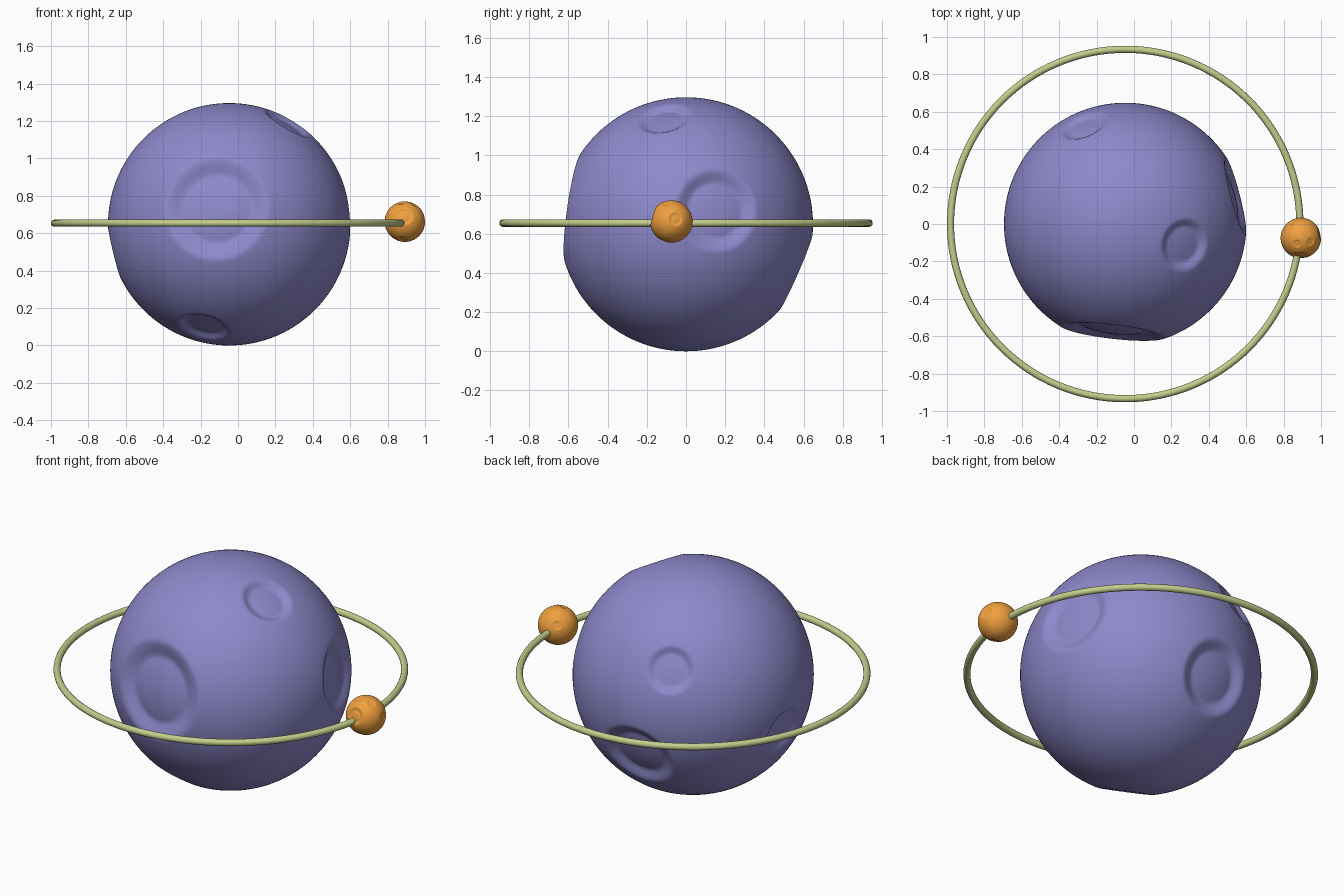
import bpy, bmesh
from mathutils import Vector

if "Cube" in bpy.data.objects:
    bpy.data.objects.remove(bpy.data.objects["Cube"])


def colour(obj, name, rgb):
    mat = bpy.data.materials.new(name)
    mat.diffuse_color = (*rgb, 1)
    mat.use_nodes = True
    mat.node_tree.nodes["Principled BSDF"].inputs["Base Color"].default_value = mat.diffuse_color
    obj.data.materials.append(mat)


def smoothstep(a, b, t):
    t = min(max((t - a) / (b - a), 0), 1)
    return t * t * (3 - 2 * t)


def cratered_ball(name, centre, radius, detail, craters, depth_ratio=0.2):
    """Ball with flat-floored round dents; craters = (direction, crater radius)."""
    bm = bmesh.new()
    bmesh.ops.create_icosphere(bm, subdivisions=detail, radius=radius)
    dents = [(Vector(d).normalized() * radius, r) for d, r in craters]
    for v in bm.verts:
        start = v.co.copy()
        sink = 0
        for p, r in dents:
            t = (start - p).length / r
            if t < 1.05:
                sink += depth_ratio * r * (1 - smoothstep(0.68, 1.05, t))
        v.co = start - start.normalized() * sink
    for f in bm.faces:
        f.smooth = True
    mesh = bpy.data.meshes.new(name)
    bm.to_mesh(mesh)
    bm.free()
    obj = bpy.data.objects.new(name, mesh)
    obj.location = centre
    bpy.context.collection.objects.link(obj)
    return obj


# Planet with seven craters
planet = cratered_ball("planet", (-0.047, 0, 0.648), 0.648, 7, [
    ((-0.068, -0.59, 0.085), 0.28),    # front
    ((0.577, 0.15, 0.07), 0.21),       # right
    ((0.304, -0.107, 0.52), 0.14),     # top
    ((-0.13, -0.28, -0.54), 0.14),     # front underside
    ((-0.212, 0.508, 0.275), 0.13),    # upper back
    ((-0.04, 0.548, -0.24), 0.21),     # lower back
    ((-0.628, 0.038, -0.153), 0.14),   # left
])
colour(planet, "planet_violet", (0.27, 0.25, 0.60))

# Orbit ring
bpy.ops.mesh.primitive_torus_add(major_radius=0.934, minor_radius=0.019,
                                 major_segments=128, minor_segments=16,
                                 location=(-0.047, 0, 0.654))
ring = bpy.context.object
ring.name = "orbit_ring"
bpy.ops.object.shade_smooth()
colour(ring, "ring_green", (0.55, 0.61, 0.26))

# Small moon riding on the ring
moon = cratered_ball("moon", (0.892, -0.075, 0.662), 0.108, 6, [
    ((-0.005, -0.1, 0.03), 0.05),
    ((0.1, 0.022, 0.012), 0.035),
    ((0.05, -0.02, 0.09), 0.022),
    ((-0.01, -0.04, -0.09), 0.03),
    ((-0.02, -0.03, 0.1), 0.022),
    ((-0.05, 0.08, 0.04), 0.024),
])
colour(moon, "moon_orange", (0.87, 0.35, 0.05))
